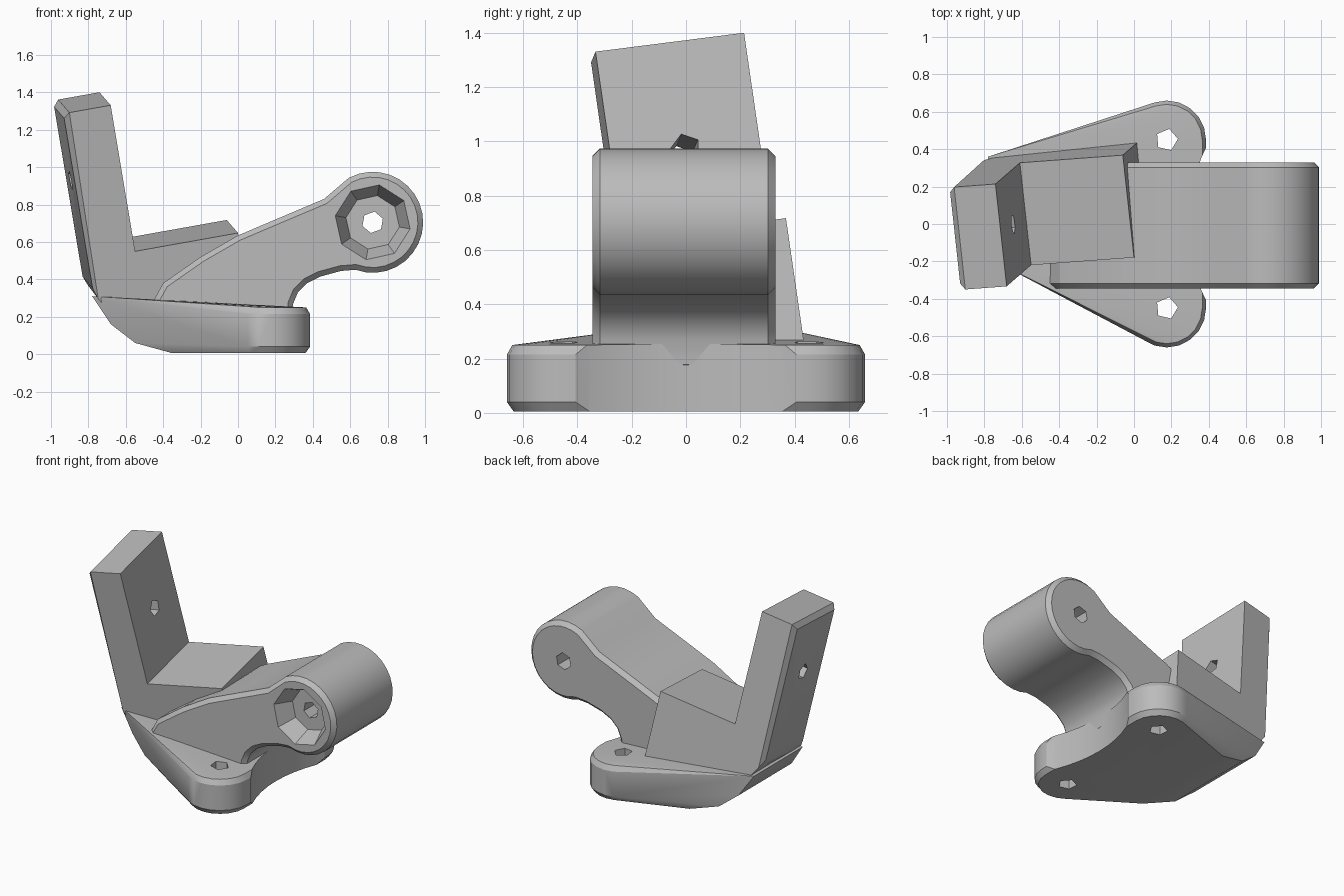
import bpy
import bmesh
from math import radians, sin, cos
from mathutils import Vector, Matrix

cube = bpy.data.objects.get("Cube")
if cube:
    bpy.data.objects.remove(cube, do_unlink=True)

grey = bpy.data.materials.new("plain grey")
grey.use_nodes = True
grey.diffuse_color = (0.5, 0.5, 0.5, 1)
grey.node_tree.nodes["Principled BSDF"].inputs["Base Color"].default_value = (0.5, 0.5, 0.5, 1)


def make(name, bm):
    bmesh.ops.recalc_face_normals(bm, faces=bm.faces)
    mesh = bpy.data.meshes.new(name)
    bm.to_mesh(mesh)
    bm.free()
    mesh.materials.append(grey)
    ob = bpy.data.objects.new(name, mesh)
    bpy.context.collection.objects.link(ob)
    return ob


def activate(ob):
    bpy.ops.object.select_all(action="DESELECT")
    ob.select_set(True)
    bpy.context.view_layer.objects.active = ob


def prism(name, points, sweep):
    """Extrude a closed outline along a vector."""
    bm = bmesh.new()
    face = bm.faces.new([bm.verts.new(p) for p in points])
    out = bmesh.ops.extrude_face_region(bm, geom=[face])
    verts = [v for v in out["geom"] if isinstance(v, bmesh.types.BMVert)]
    bmesh.ops.translate(bm, verts=verts, vec=sweep)
    return make(name, bm)


def cut(ob, centre, axis, r1, r2, depth, sides, turn=0.0):
    """Subtract a cone or cylinder centred on a point."""
    bm = bmesh.new()
    rot = Vector(axis).to_track_quat("Z", "Y").to_matrix().to_4x4()
    bmesh.ops.create_cone(bm, cap_ends=True, segments=sides, radius1=r1, radius2=r2, depth=depth,
                          matrix=Matrix.Translation(centre) @ rot @ Matrix.Rotation(turn, 4, "Z"))
    cutter = make("cutter", bm)
    cutter.hide_render = True
    mod = ob.modifiers.new("cut", "BOOLEAN")
    mod.operation = "DIFFERENCE"
    mod.solver = "EXACT"
    mod.object = cutter
    activate(ob)
    bpy.ops.object.modifier_apply(modifier=mod.name)
    bpy.data.objects.remove(cutter, do_unlink=True)


def finish(ob):
    activate(ob)
    bpy.ops.object.shade_smooth_by_angle(angle=radians(25))


# Base plate: two chamfered ears hulled to the upswept tail
bm = bmesh.new()
for side in (-1, 1):
    for r, z in ((0.185, 0.005), (0.21, 0.04), (0.21, 0.215), (0.19, 0.25)):
        for i in range(20):
            a = radians(18 * i)
            bm.verts.new((0.175 + r * cos(a), side * 0.45 + r * sin(a), z))
for x, z, front, back in ((-0.35, 0.005, -0.33, 0.46), (-0.55, 0.06, -0.25, 0.42),
                          (-0.68, 0.16, -0.2, 0.39), (-0.78, 0.31, -0.18, 0.36)):
    bm.verts.new((x, front, z))
    bm.verts.new((x, back, z))
hull = bmesh.ops.convex_hull(bm, input=bm.verts)
loose = [g for g in hull["geom_interior"] if isinstance(g, bmesh.types.BMVert)]
bmesh.ops.delete(bm, geom=loose, context="VERTS")
base = make("base_plate", bm)
cut(base, (1.22, 0, 0.1), (0, 0, 1), 0.93, 0.93, 1, 64)
for side in (-1, 1):
    cut(base, (0.175, side * 0.45, 0.1), (0, 0, 1), 0.06, 0.06, 1, 5, 0.4)
finish(base)

# Tilted L-shaped arm and seat block, in its own leaning frame
length = Vector((0.982, 0.073, 0.175))
width = Vector((-0.108, 0.985, 0.125)).normalized()
up = length.cross(width).normalized()
corner = Vector((-0.55, -0.22, 0.55))
outline = ((0, 0), (0.56, 0), (0.56, -0.55), (0, -0.45), (-0.09, -0.4),
           (-0.18, -0.31), (-0.255, -0.19), (-0.255, 0.8), (0, 0.8))
arm = prism("arm_and_seat", [corner + length * l + up * u for l, u in outline], width * 0.555)

# Chamfer the outer long edges of the arm
bm = bmesh.new()
bm.from_mesh(arm.data)


def is_outer(v):
    d = v.co - corner
    return d.dot(length) < -0.24


edges = [e for e in bm.edges if all(is_outer(v) for v in e.verts)]
bmesh.ops.bevel(bm, geom=edges, offset=0.03, segments=1, affect="EDGES")
bm.to_mesh(arm.data)
bm.free()
cut(arm, corner + width * 0.28 + up * 0.4 - length * 0.12, length, 0.055, 0.055, 0.5, 5, 0.3)
finish(arm)

# Barrel and its supporting web as one side profile
cx, cz, radius = 0.72, 0.705, 0.27
profile = [(cx + radius * cos(radians(a)), cz + radius * sin(radians(a)))
           for a in range(118, -119, -12)]
profile += [(0.55, 0.445), (0.44, 0.415), (0.37, 0.38), (0.32, 0.33), (0.295, 0.27), (0.29, 0.15),
            (-0.46, 0.15), (-0.46, 0.27), (-0.4, 0.38), (-0.2, 0.52),
            (0, 0.635), (0.2, 0.72), (0.46, 0.83)]
body = prism("barrel_and_web", [(x, -0.345, z) for x, z in profile], Vector((0, 0.675, 0)))
bevel = body.modifiers.new("chamfer", "BEVEL")
bevel.width = 0.028
bevel.segments = 1
bevel.limit_method = "ANGLE"
bevel.angle_limit = radians(65)
activate(body)
bpy.ops.object.modifier_apply(modifier=bevel.name)

# Tapered octagonal pocket on the front and a small bore right through
cut(body, (cx, -0.29, cz), (0, 1, 0), 0.21, 0.145, 0.14, 8, radians(10))
cut(body, (cx, 0, cz), (0, 1, 0), 0.058, 0.058, 1, 6, radians(10))
finish(body)
